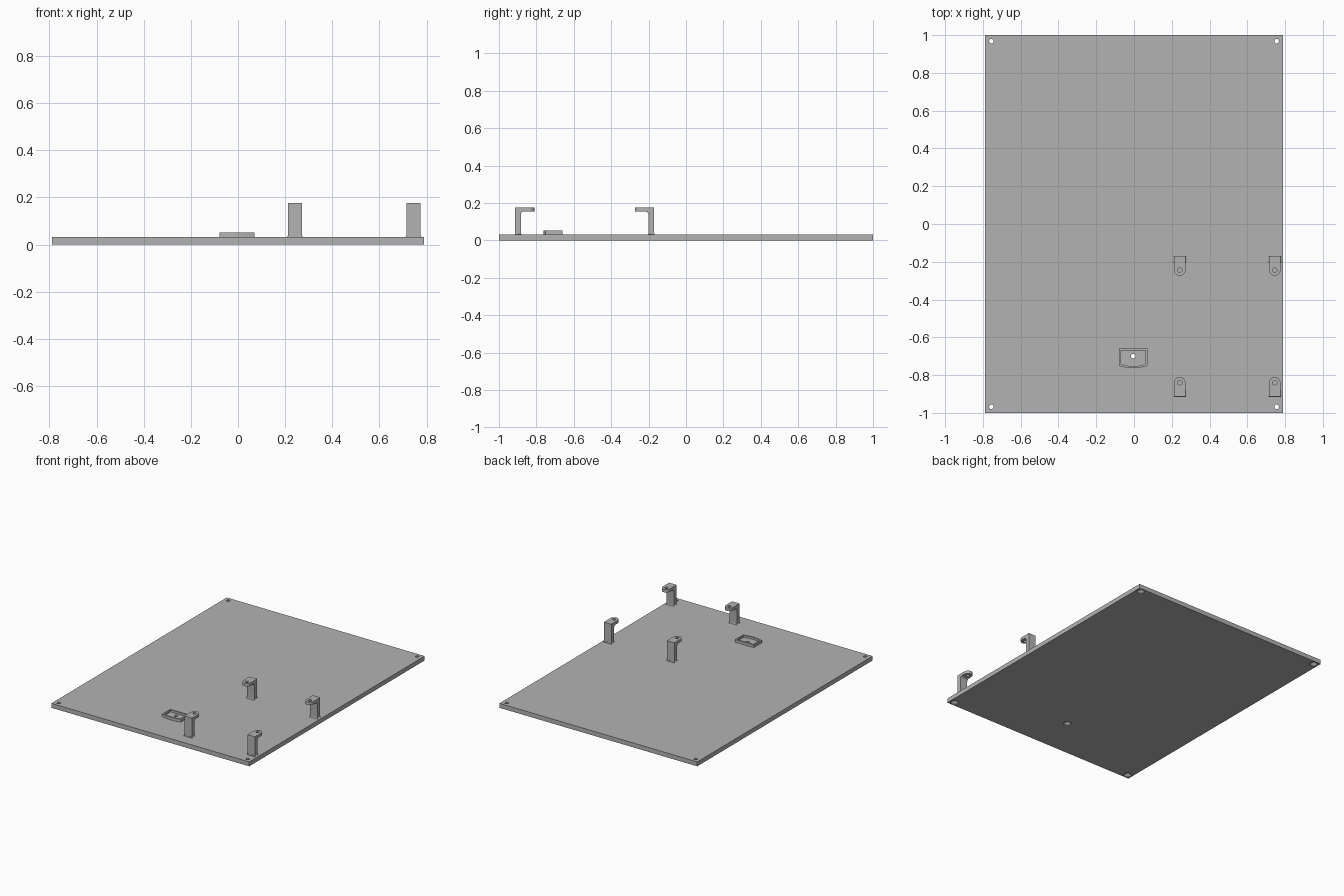
import bpy, bmesh, math
from mathutils import Vector

cube = bpy.data.objects.get("Cube")
if cube:
    bpy.data.objects.remove(cube, do_unlink=True)

grey = bpy.data.materials.new("plain grey")
grey.use_nodes = True
grey.diffuse_color = (0.45, 0.45, 0.45, 1)
grey.node_tree.nodes["Principled BSDF"].inputs["Base Color"].default_value = (0.45, 0.45, 0.45, 1)

PLATE_TOP = 0.032
RIM_TOP = 0.052
BRACKET_TOP = 0.176


def finish(name, bm):
    bmesh.ops.recalc_face_normals(bm, faces=bm.faces)
    mesh = bpy.data.meshes.new(name)
    bm.to_mesh(mesh)
    bm.free()
    mesh.materials.append(grey)
    obj = bpy.data.objects.new(name, mesh)
    bpy.context.collection.objects.link(obj)
    return obj


def loft(name, rings):
    """Skin a stack of equal-sized closed rings and cap both ends."""
    bm = bmesh.new()
    loops = [[bm.verts.new(p) for p in ring] for ring in rings]
    for a, b in zip(loops, loops[1:]):
        for i in range(len(a)):
            j = (i + 1) % len(a)
            bm.faces.new((a[i], a[j], b[j], b[i]))
    bm.faces.new(loops[0])
    bm.faces.new(loops[-1])
    return finish(name, bm)


def prism(name, outline, z0, z1):
    return loft(name, [[(x, y, z) for x, y in outline] for z in (z0, z1)])


def lathe(name, x, y, profile, sides=32):
    angles = [math.tau * i / sides for i in range(sides)]
    return loft(name, [[(x + r * math.cos(a), y + r * math.sin(a), z) for a in angles]
                       for r, z in profile])


def arc(cx, cy, r, start, end, steps):
    return [(cx + r * math.cos(math.radians(start + (end - start) * i / steps)),
             cy + r * math.sin(math.radians(start + (end - start) * i / steps)))
            for i in range(steps + 1)]


def rect(x0, x1, y0, y1):
    return [(x0, y0), (x1, y0), (x1, y1), (x0, y1)]


def cut(obj, tool, operation="DIFFERENCE"):
    """Apply a boolean and discard its helper."""
    mod = obj.modifiers.new("cut", "BOOLEAN")
    mod.operation, mod.object, mod.solver = operation, tool, "EXACT"
    graph = bpy.context.evaluated_depsgraph_get()
    mesh = bpy.data.meshes.new_from_object(obj.evaluated_get(graph))
    obj.modifiers.clear()
    obj.data = mesh
    bpy.data.objects.remove(tool, do_unlink=True)


# Base plate with countersunk screw holes
plate = prism("base_plate", rect(-0.79, 0.79, -1, 1), 0, PLATE_TOP)
screw = [(0.027, -0.01), (0.027, 0.003), (0.012, 0.018), (0.012, 0.1)]
spots = [(sx * 0.755, sy * 0.968) for sx in (-1, 1) for sy in (-1, 1)]
tray_hole = (-0.004, -0.70)
for x, y in spots + [tray_hole]:
    cut(plate, lathe("hole_cutter", x, y, screw))


# Shallow tray with a bowed front wall
def tray_outline(inset):
    half, back, front = 0.075 - inset, -0.66 - inset, -0.752 + inset
    bow = [(-0.004 + half * t / 6, front - 0.011 * (1 - (t / 6) ** 2)) for t in range(-6, 7)]
    return bow + [(-0.004 + half, back), (-0.004 - half, back)]


tray = prism("tray", tray_outline(0), PLATE_TOP, RIM_TOP)
cut(tray, prism("tray_cutter", tray_outline(0.01), 0.037, 0.1))
cut(tray, lathe("tray_hole_cutter", *tray_hole, [(0.012, 0), (0.012, 0.1)]))


# Hooked brackets: an L profile trimmed to a round-ended tab
def bracket(name, cx, wall_y, facing):
    def out(d):
        return wall_y + facing * d

    thick, under, fillet = 0.031, 0.155, 0.018
    profile = [(0, PLATE_TOP), (thick, PLATE_TOP)]
    profile += arc(thick + fillet, under - fillet, fillet, 180, 90, 6)
    profile += [(0.12, under), (0.12, BRACKET_TOP), (0, BRACKET_TOP)]
    body = loft(name, [[(x, out(d), z) for d, z in profile] for x in (cx - 0.05, cx + 0.05)])

    tab = [(-0.03, -0.02), (0.03, -0.02)] + arc(0, 0.074, 0.03, 0, 180, 16)
    cut(body, prism("tab_trim", [(cx + x, out(d)) for x, d in tab], 0, 0.3), "INTERSECT")
    cut(body, lathe("tab_hole_cutter", cx, out(0.074), [(0.012, 0.1), (0.012, 0.3)], 24))

    # Concave flare where the post meets the plate
    rings = []
    for spread, height in arc(0.008, 0.008, 0.008, 270, 180, 4):
        edges = sorted((out(-0.001), out(thick + spread * 0.5)))
        outline = rect(cx - 0.03 - spread, cx + 0.03 + spread, *edges)
        rings.append([(x, y, PLATE_TOP + height) for x, y in outline])
    loft(name + "_foot", rings)


for side, cx in (("inner", 0.242), ("outer", 0.745)):
    bracket("back_" + side + "_bracket", cx, -0.17, -1)
    bracket("front_" + side + "_bracket", cx, -0.914, 1)

# Crisp flat caps, smooth rounded walls
for obj in bpy.context.scene.objects:
    if obj.type == "MESH":
        bpy.ops.object.select_all(action="DESELECT")
        obj.select_set(True)
        bpy.context.view_layer.objects.active = obj
        bpy.ops.object.shade_smooth_by_angle(angle=math.radians(30))
